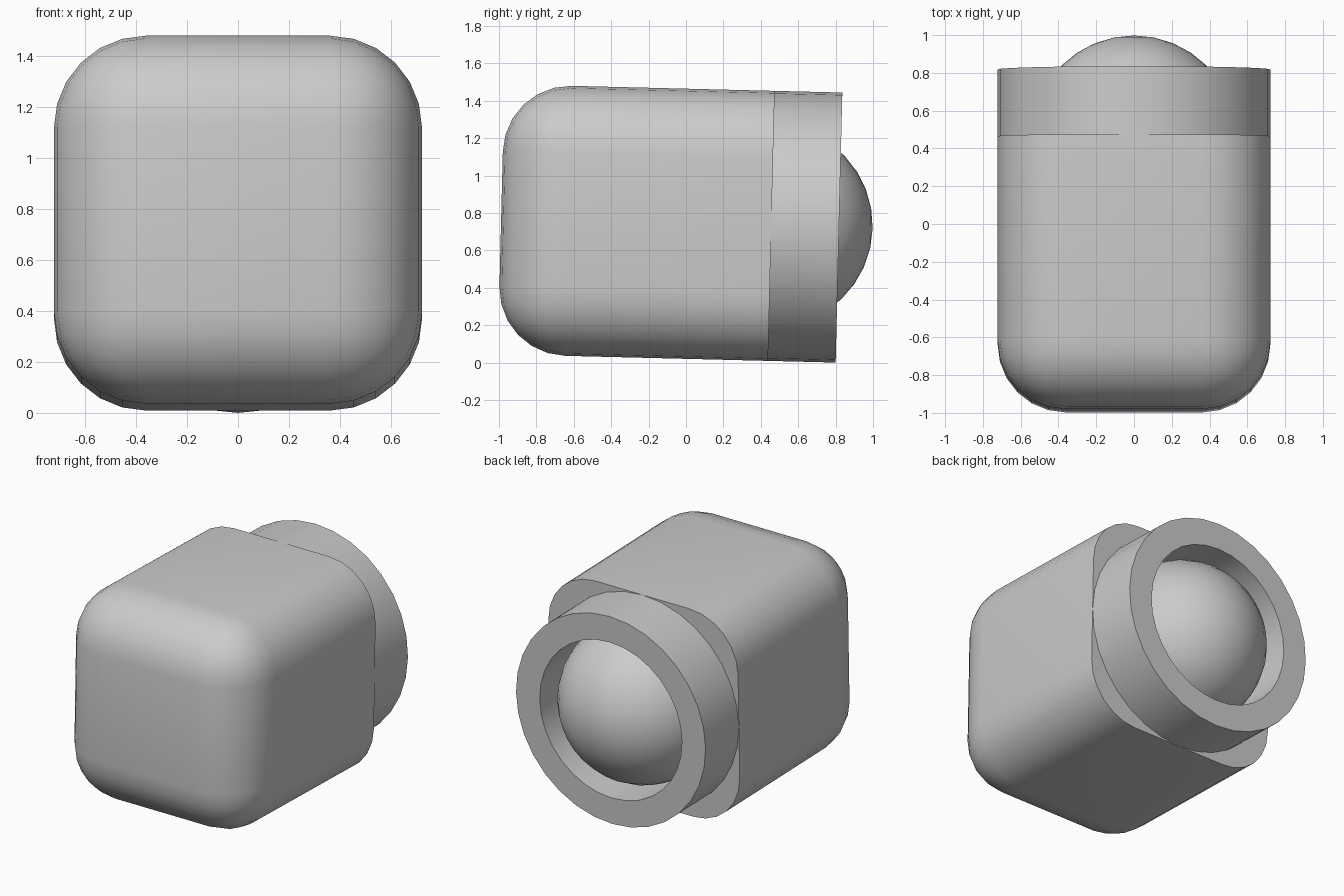
import bpy, bmesh, math
from mathutils import Matrix, Vector

if "Cube" in bpy.data.objects:
    bpy.data.objects.remove(bpy.data.objects["Cube"])

HALF = 0.722      # half width of the body, also the collar radius
LENGTH = 1.445    # body length
DEPTH = 0.362     # collar depth
BORE = 0.542      # collar bore and dome radius
SIDES = 32

# Local frame: y = 0 is the joint between body and collar, tilted slightly downward
tilt = Matrix.Rotation(math.radians(-1.42), 4, "X")
frame = Matrix.Translation((0, 0.818, HALF)) @ tilt @ Matrix.Translation((0, -DEPTH, 0))

grey = bpy.data.materials.new("light grey")
grey.use_nodes = True
grey.diffuse_color = (0.6, 0.6, 0.6, 1)
grey.node_tree.nodes["Principled BSDF"].inputs["Base Color"].default_value = (0.6, 0.6, 0.6, 1)


def finish(name, bm):
    bmesh.ops.recalc_face_normals(bm, faces=bm.faces)
    mesh = bpy.data.meshes.new(name)
    bm.to_mesh(mesh)
    bm.free()
    mesh.materials.append(grey)
    obj = bpy.data.objects.new(name, mesh)
    bpy.context.collection.objects.link(obj)
    obj.matrix_world = frame
    bpy.ops.object.select_all(action="DESELECT")
    obj.select_set(True)
    bpy.context.view_layer.objects.active = obj
    bpy.ops.object.shade_smooth_by_angle(angle=math.radians(30))
    return obj


# Body: box with every edge rounded except those of the back face
bm = bmesh.new()
bmesh.ops.create_cube(bm, size=1)
bmesh.ops.scale(bm, vec=(2 * HALF, LENGTH, 2 * HALF), verts=bm.verts)
bmesh.ops.translate(bm, vec=(0, -LENGTH / 2, 0), verts=bm.verts)
rounded = [e for e in bm.edges if min(v.co.y for v in e.verts) < -0.1]
bmesh.ops.bevel(bm, geom=rounded, offset=HALF / 2, segments=6,
                profile=0.5, affect="EDGES")
finish("body", bm)

# Collar: square tube profile spun about the long axis
bm = bmesh.new()
profile = [(BORE, 0), (HALF, 0), (HALF, DEPTH), (BORE, DEPTH)]
verts = [bm.verts.new((0, y, r)) for r, y in profile]
edges = [bm.edges.new((verts[i], verts[(i + 1) % 4])) for i in range(4)]
bmesh.ops.spin(bm, geom=verts + edges, cent=(0, 0, 0), axis=(0, 1, 0),
               angle=math.tau, steps=SIDES)
bmesh.ops.remove_doubles(bm, verts=bm.verts, dist=0.0001)
finish("collar", bm)

# Dome: half sphere sitting in the collar
bm = bmesh.new()
bmesh.ops.create_uvsphere(bm, u_segments=SIDES, v_segments=SIDES // 2, radius=BORE,
                          matrix=Matrix.Rotation(math.radians(-90), 4, "X"))
bmesh.ops.bisect_plane(bm, geom=bm.verts[:] + bm.edges[:] + bm.faces[:], dist=0.0001,
                       plane_co=(0, 0, 0), plane_no=Vector((0, 1, 0)), clear_inner=True)
finish("dome", bm)
